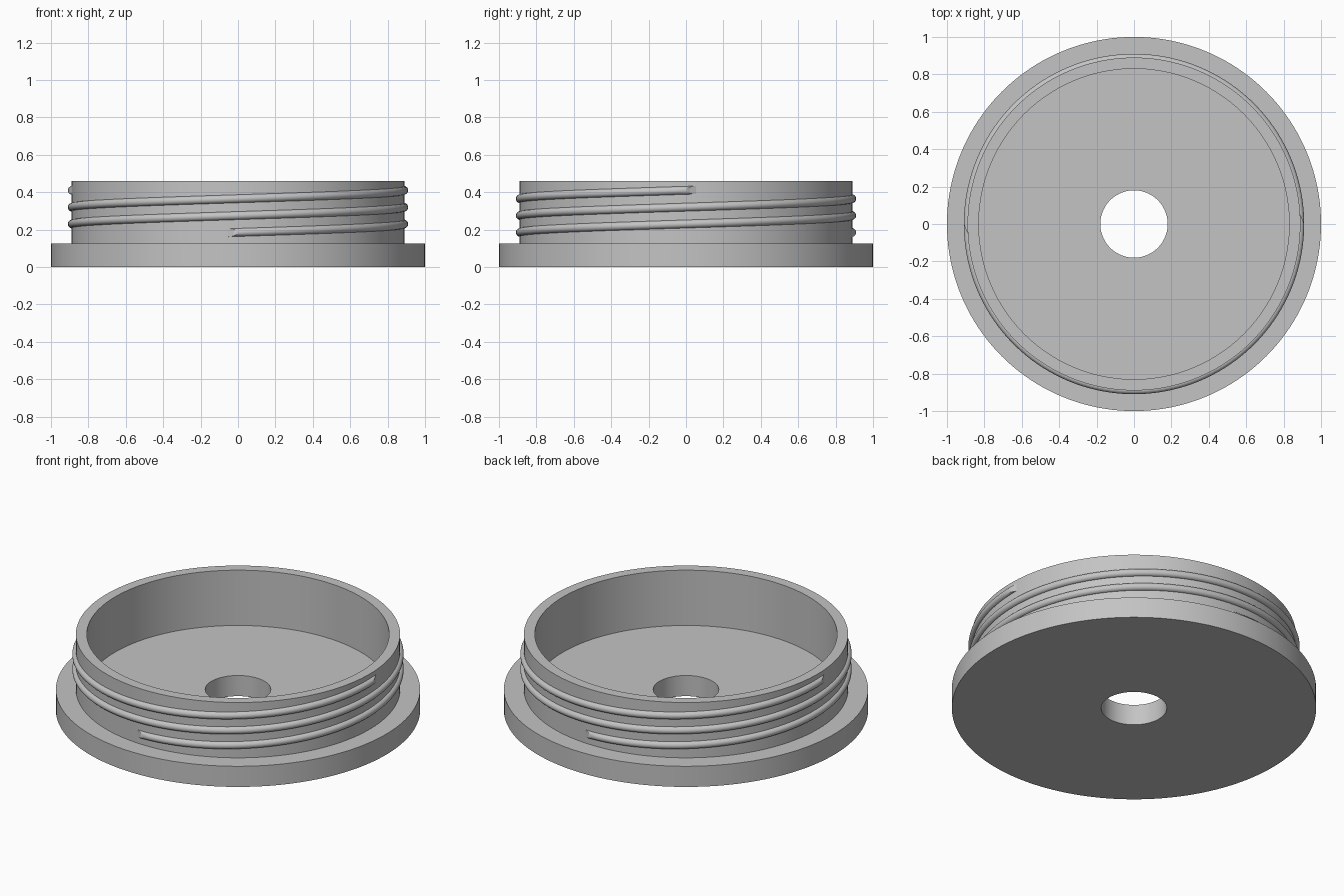
import bpy, bmesh, math

if "Cube" in bpy.data.objects:
    bpy.data.objects.remove(bpy.data.objects["Cube"])

grey = bpy.data.materials.new("plain grey")
grey.diffuse_color = (0.55, 0.55, 0.55, 1)
grey.use_nodes = True
grey.node_tree.nodes["Principled BSDF"].inputs["Base Color"].default_value = grey.diffuse_color


def finish(bm, name):
    bmesh.ops.recalc_face_normals(bm, faces=bm.faces)
    me = bpy.data.meshes.new(name)
    bm.to_mesh(me)
    bm.free()
    me.materials.append(grey)
    ob = bpy.data.objects.new(name, me)
    bpy.context.collection.objects.link(ob)
    bpy.ops.object.select_all(action='DESELECT')
    ob.select_set(True)
    bpy.context.view_layer.objects.active = ob
    bpy.ops.object.shade_smooth_by_angle(angle=math.radians(35))
    return ob


def skin(bm, rings, closed):
    """Join successive closed rings of vertices with quads."""
    n = len(rings[0])
    for i in range(len(rings) if closed else len(rings) - 1):
        a, b = rings[i], rings[(i + 1) % len(rings)]
        for j in range(n):
            k = (j + 1) % n
            bm.faces.new((a[j], a[k], b[k], b[j]))


def polar(r, a, z):
    return (r * math.cos(a), r * math.sin(a), z)


# Lid body: flange disc with centre hole and upright collar, turned in one piece
profile = [(0.18, 0), (1, 0), (1, 0.125), (0.89, 0.125), (0.89, 0.46),
           (0.83, 0.46), (0.83, 0.125), (0.18, 0.125)]
SEG = 160
bm = bmesh.new()
rings = [[bm.verts.new(polar(r, math.tau * i / SEG, z)) for r, z in profile]
         for i in range(SEG)]
skin(bm, rings, True)
finish(bm, "lid_body")

# Two-start screw thread: round ridges, 1.25 turns each, with slanted ends
R, RIDGE, PITCH, Z0, TURNS = 0.888, 0.022, 0.18, 0.185, 1.25
STEPS, SIDES = 180, 20


def thread(name, start):
    bm = bmesh.new()
    rings = []
    for i in range(STEPS + 1):
        t = i / STEPS
        ring = []
        for j in range(SIDES):
            c = math.tau * j / SIDES
            r = R + RIDGE * math.cos(c)
            a = math.tau * TURNS * t
            # inner part of each end runs further round than the crest
            slant = 0.065 * min(1, (R + RIDGE - r) / RIDGE)
            if i == 0:
                a -= slant
            elif i == STEPS:
                a += slant
            z = Z0 + PITCH * a / math.tau + RIDGE * math.sin(c)
            ring.append(bm.verts.new(polar(r, start + a, z)))
        rings.append(ring)
    skin(bm, rings, False)
    for ring in (rings[0], rings[-1]):
        cap = bm.faces.new(ring)
        bmesh.ops.triangulate(bm, faces=[cap])
    finish(bm, name)


thread("thread_front", -math.pi / 2)
thread("thread_back", math.pi / 2)
